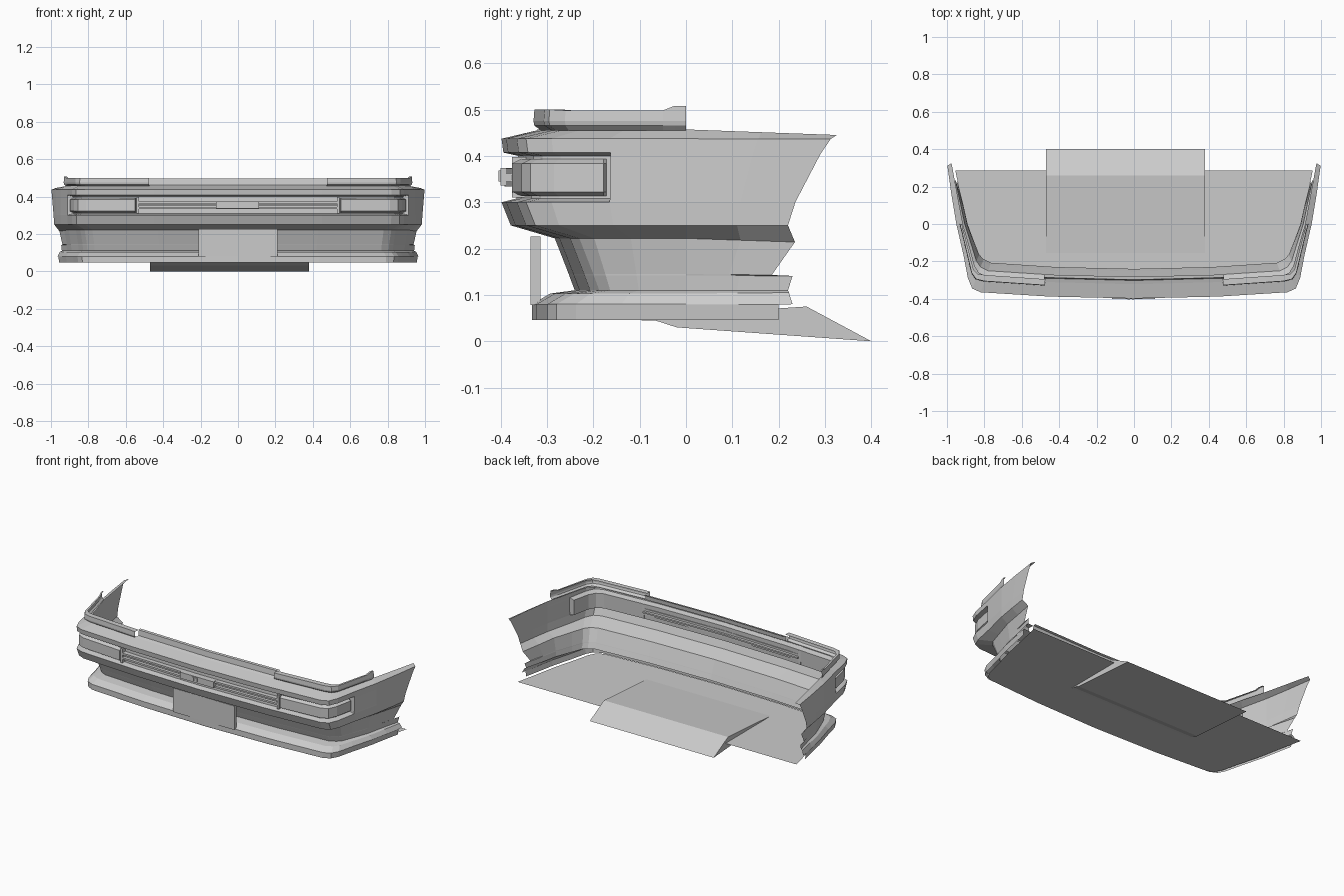
import bpy, bmesh

if "Cube" in bpy.data.objects:
    bpy.data.objects.remove(bpy.data.objects["Cube"])

# Half plan outline, from the centre front round the corner to the rear end
PATH = [(0, -.398), (.45, -.388), (.82, -.365), (.865, -.345), (.888, -.29),
        (.912, -.165), (.95, 0), (.978, .16), (1, .325)]
WY = [1, 1, 1, 1, .8, .4, 0, 0, 0]        # how far each column follows a front inset
WX = [0, .5, .9, 1, 1, 1, 1, .9, .7]      # how far each column follows a side inset


def make(name, verts, faces):
    bm = bmesh.new()
    vs = [bm.verts.new(v) for v in verts]
    for f in faces:
        bm.faces.new([vs[i] for i in f])
    bmesh.ops.remove_doubles(bm, verts=bm.verts, dist=.0003)
    bmesh.ops.recalc_face_normals(bm, faces=bm.faces)
    me = bpy.data.meshes.new(name)
    bm.to_mesh(me)
    bm.free()
    ob = bpy.data.objects.new(name, me)
    bpy.context.collection.objects.link(ob)
    return ob


def loft(name, rows, closed=False, caps=False):
    n, m = len(rows[0]), len(rows)
    faces = [(r * n + c, r * n + c + 1, (r + 1) % m * n + c + 1, (r + 1) % m * n + c)
             for r in range(m if closed else m - 1) for c in range(n - 1)]
    if caps:
        faces += [[r * n for r in range(m)], [r * n + n - 1 for r in range(m)]]
    return make(name, [p for row in rows for p in row], faces)


def mirror(ob):
    mod = ob.modifiers.new("mirror", 'MIRROR')
    mod.use_clip = True
    return ob


def box(name, x0, x1, y0, y1, z0, z1):
    return loft(name, [[(x0, y, z), (x1, y, z)] for y, z in
                       ((y0, z0), (y1, z0), (y1, z1), (y0, z1))], True, True)


def half_row(z, zend, dy, dx, ye, recess=0):
    pts = list(PATH)
    t = ye / .325
    pts[8] = (.95 + .05 * t, ye)
    pts[7] = (.95 + .027 * t, ye * .5)
    out = []
    for i, (x, y) in enumerate(pts):
        k = max(0, (i - 6) / 2) if i > 6 else 0
        zz = z + (zend - z) * (k if abs(zend - z) < .011 or i > 6 else 0)
        px, py = x - dx * WX[i], y + dy * WY[i]
        if i <= 5:      # recess for grille and lamps stops at column 5
            out.append((px - recess * WX[i], py + recess * (1 if i < 4 else .5 if i == 4 else 0), zz))
        if i >= 5:
            out.append((px, py, zz))
    return out


# Main bumper skin: top ledge, lamp recess, undercut and lower panel
skin = [(.457, .445, .085, .035, .325), (.437, .436, 0, 0, .312),
        (.407, .407, .004, 0, .292), (.400, .400, .006, 0, .288, .03),
        (.308, .308, .002, 0, .240, .03), (.300, .300, 0, 0, .236),
        (.250, .250, .02, .002, .220), (.222, .214, .115, .045, .235),
        (.145, .143, .145, .057, .185), (.142, .141, .146, .057, .230),
        (.110, .110, .158, .060, .220)]
mirror(loft("bumper_skin", [half_row(*r) for r in skin]))

# Lower lip
lip = [(.110, .110, .158, .060, .220), (.103, .105, .105, .045, .222),
       (.080, .080, .066, .030, .230), (.079, .079, .066, .030, .200),
       (.046, .046, .066, .034, .200)]
mirror(loft("lower_lip", [half_row(*r) for r in lip]))

# Flat underside
edge = half_row(.045, .045, .066, .055, .285)
edge = edge[:5] + edge[6:]
poly = edge + [(-x, y, z) for x, y, z in reversed(edge[1:])]
make("floor_panel", poly, [list(range(len(poly)))])

# Wedge-shaped undertray
wedge = [(-.155, .047), (.26, .075), (.40, 0), (-.02, .03), (-.065, .0445)]
loft("undertray", [[(-.47, y, z), (.38, y, z)] for y, z in wedge], True, True)

# Raised mounting flange at each corner, open at the back
cols = [(.48, -.387, 1, .2, 0), (.82, -.365, 1, .9, 0), (.865, -.345, .85, 1, 0),
        (.888, -.29, .5, 1, -.002), (.938, -.05, 0, 1, -.002),
        (.945, -.025, 0, 1, .008), (.95, 0, 0, 1, .008)]
prof = [(.455, .075, .030), (.465, .060, .020), (.475, .058, .018),
        (.500, .060, .020), (.500, .092, .030)]
rows = [[(x - dx * wx, y + dy * wy, z + (dz if z > .49 else 0))
         for x, y, wy, wx, dz in cols] for z, dy, dx in prof]
mirror(loft("corner_flange", rows))

# Centre flange, set back between the corners
rows = [[(x, y + .012 * (abs(x) / .48), z) for x in (-.48, 0, .48)]
        for y, z in ((-.322, .456), (-.302, .462), (-.298, .495), (-.282, .497))]
loft("centre_flange", rows)

# Wraparound lamps with bevelled lenses
lens = [(.545, -.385), (.55, -.385), (.82, -.365), (.865, -.345), (.888, -.29),
        (.909, -.178), (.911, -.172)]


def lens_row(z, d):
    out = []
    for i, (x, y) in enumerate(lens):
        e = .03 if i in (0, 6) else d
        front = 1 if i < 3 else .9 if i == 3 else .5 if i == 4 else 0
        side = 0 if i < 2 else .7 if i == 2 else 1
        out.append((x - e * side, y + e * front, z))
    return out


mirror(loft("lamp", [lens_row(.393, .03), lens_row(.383, .01),
                     lens_row(.322, .01), lens_row(.313, .03)], False, True))

# Grille bars following the front bow
for i, (z0, z1, d) in enumerate(((.334, .345, .0), (.349, .358, .012), (.362, .373, .0))):
    bar = [[(x, y + d + .015 * abs(x) / .53, z) for x in (-.53, 0, .53)]
           for y, z in ((-.392, z0), (-.36, z0), (-.36, z1), (-.392, z1))]
    loft(f"grille_bar_{i}", bar, True, True)

# Lamp divider posts, plain centre block and plate panel
mirror(box("grille_post", .53, .543, -.375, -.345, .31, .398))
box("grille_centre_block", -.118, .112, -.400, -.36, .336, .374)
for x in (-.035, -.012):
    box("centre_stud", x, x + .014, -.404, -.395, .345, .368)
box("plate_panel", -.21, .21, -.336, -.314, .078, .226)
